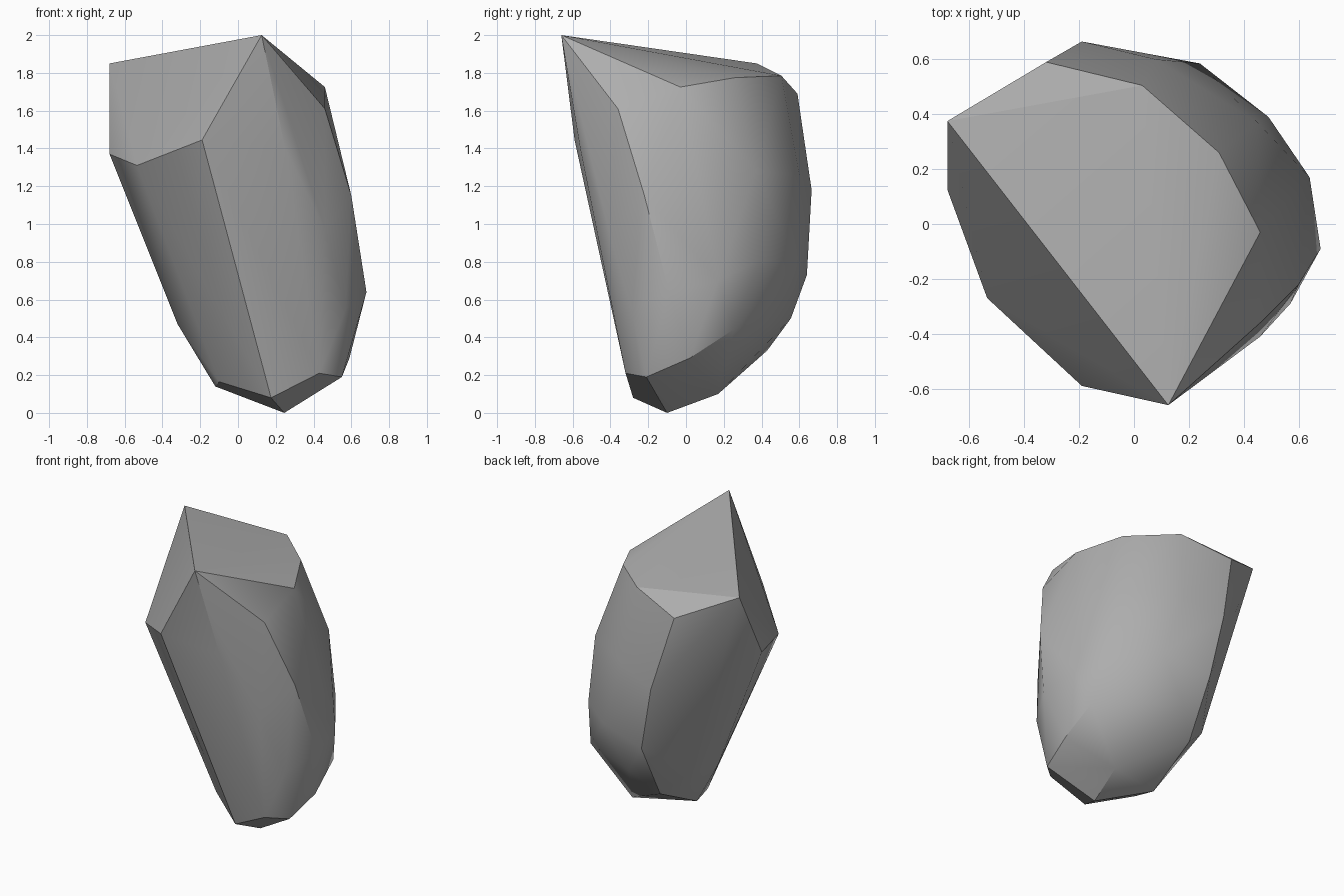
import bpy
import bmesh
import math
from mathutils import Vector

cube = bpy.data.objects.get("Cube")
if cube:
    bpy.data.objects.remove(cube, do_unlink=True)


def make_material(name, shade):
    colour = (shade, shade, shade, 1.0)
    material = bpy.data.materials.new(name)
    material.use_nodes = True
    material.diffuse_color = colour
    shader = material.node_tree.nodes["Principled BSDF"]
    shader.inputs["Base Color"].default_value = colour
    shader.inputs["Roughness"].default_value = 0.9
    return material


# Chipped corners of the boulder, in hundredths of a unit
corners = {
    # Slanted top facet with its rounded rear rim
    "top_rim": [(12.5, -66, 200), (-68, 37.5, 185), (-32, 59, 169),
                (3, 50.5, 178.5), (31, 26, 177.5), (46, -3, 172.5)],
    # Lower edge of the sheared front facet
    "front_facet": [(-68, 12.5, 137), (-53.5, -27, 131), (-19, -59, 144.5)],
    # Worn ridges running down the front and left flank
    "front_ridge": [(25, -56, 140), (46, -41, 97), (57, -29, 55)],
    "left_ridge": [(46, -36, 161), (60, -22, 115), (68, -9, 64)],
    # Rounded back
    "back": [(-19, 66.5, 118), (8, 60, 126), (24, 58.5, 80),
             (-10, 64, 73), (6, 55.5, 50)],
    "back_shoulder": [(45, 37, 128), (49, 39, 81), (64, 17, 70)],
    # Tapering underside
    "under_side": [(57, 25, 44), (59, 2, 29), (-10, 43, 33),
                   (20, 28, 28), (-32, 10, 47), (-28, 34, 50)],
    "foot": [(55, -21, 19), (43, -32, 21), (17.5, -28, 8), (24.5, -10, 0),
             (30, 17, 10), (-12, 5, 14), (-10, -10, 16.5)],
}

# Wrap one tight convex skin around all the corners
bm = bmesh.new()
for ring in corners.values():
    for corner in ring:
        bm.verts.new(Vector(corner) / 100)
hull = bmesh.ops.convex_hull(bm, input=bm.verts[:], use_existing_faces=False)
unused = {v for v in hull["geom_interior"] + hull["geom_unused"]
          if isinstance(v, bmesh.types.BMVert)}
bmesh.ops.delete(bm, geom=list(unused), context="VERTS")
bmesh.ops.recalc_face_normals(bm, faces=bm.faces[:])

mesh = bpy.data.meshes.new("boulder")
bm.to_mesh(mesh)
bm.free()
mesh.materials.append(make_material("stone grey", 0.42))

boulder = bpy.data.objects.new("boulder", mesh)
bpy.context.collection.objects.link(boulder)

# Soft worn faces, crisp broken edges
bpy.ops.object.select_all(action="DESELECT")
boulder.select_set(True)
bpy.context.view_layer.objects.active = boulder
bpy.ops.object.shade_smooth_by_angle(angle=math.radians(30))
